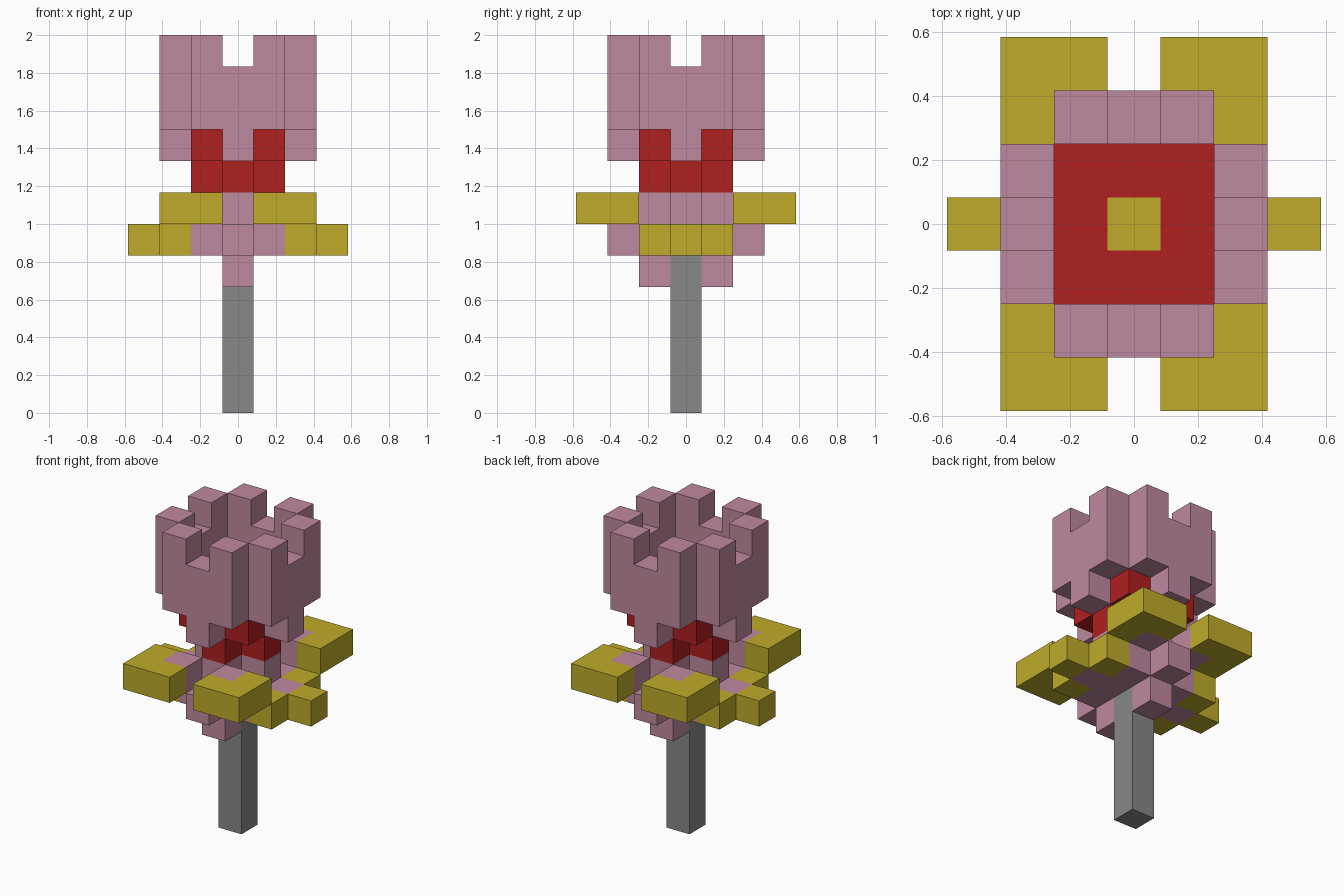
import bpy, bmesh
from mathutils import Matrix
from math import pi

U = 1 / 6  # edge of one block

cube = bpy.data.objects.get("Cube")
if cube:
    bpy.data.objects.remove(cube, do_unlink=True)


def material(name, rgb):
    m = bpy.data.materials.new(name)
    m.use_nodes = True
    m.diffuse_color = (*rgb, 1)
    m.node_tree.nodes["Principled BSDF"].inputs["Base Color"].default_value = (*rgb, 1)
    return m


pink = material("dusty pink", (0.52, 0.25, 0.35))
yellow = material("mustard yellow", (0.52, 0.41, 0.023))
red = material("deep red", (0.43, 0.014, 0.014))
grey = material("stem grey", (0.246, 0.246, 0.246))


def finish(name, bm, mat):
    bmesh.ops.recalc_face_normals(bm, faces=bm.faces)
    bmesh.ops.scale(bm, vec=(U, U, U), verts=bm.verts)
    mesh = bpy.data.meshes.new(name)
    bm.to_mesh(mesh)
    bm.free()
    mesh.materials.append(mat)
    obj = bpy.data.objects.new(name, mesh)
    bpy.context.collection.objects.link(obj)
    return obj


def blocks(name, mat, cells, layer, height=1):
    """Stack of unit blocks on the given cells, welded with inner faces removed."""
    bm = bmesh.new()
    for x, y in cells:
        place = Matrix.Translation((x, y, layer + height / 2)) @ Matrix.Diagonal((1, 1, height, 1))
        bmesh.ops.create_cube(bm, size=1, matrix=place)
    bmesh.ops.remove_doubles(bm, verts=bm.verts, dist=0.001)
    groups = {}
    for f in bm.faces:
        key = tuple(round(c * 2) for c in f.calc_center_median())
        groups.setdefault(key, []).append(f)
    inner = [f for g in groups.values() if len(g) > 1 for f in g]
    bmesh.ops.delete(bm, geom=inner, context="FACES")
    return finish(name, bm, mat)


SIDES = (("left", 1), ("right", -1))
ENDS = (("front", -1), ("back", 1))
square = [(x, y) for x in (-1, 0, 1) for y in (-1, 0, 1)]
cross = [c for c in square if 0 in c]

# Stem and the core of the flower
blocks("stem", grey, [(0, 0)], 0, 5)
blocks("flower_base", pink, square, 5)
blocks("flower_neck", pink, cross, 6)
blocks("heart_lower", red, cross, 7)
blocks("heart_ring", red, [c for c in square if c != (0, 0)], 8)
blocks("heart_centre", yellow, [(0, 0)], 8)

# Stepped sepals under the front and back
for end, e in ENDS:
    blocks(f"{end}_sepal_lower", pink, [(0, e)], 4)
    blocks(f"{end}_sepal_upper", pink, [(0, 2 * e)], 5)

# Low side petals, and larger corner petals one block higher
for side, s in SIDES:
    blocks(f"{side}_petal_root", pink, [(2 * s, 0)], 5)
    blocks(f"{side}_petal", yellow, [(2 * s, -1), (2 * s, 1), (3 * s, 0)], 5)
    for end, e in ENDS:
        blocks(f"{end}_{side}_petal_root", pink, [(s, 2 * e)], 6)
        blocks(f"{end}_{side}_petal", yellow,
               [(2 * s, 2 * e), (s, 3 * e), (2 * s, 3 * e)], 6)

# Four upright cup petals: notched at the top, with a tab at the bottom
half = [(0.5, 8), (0.5, 9), (1.5, 9), (1.5, 12), (0.5, 12), (0.5, 11)]
outline = half + [(-x, z) for x, z in reversed(half)]
for i, where in enumerate(("front", "left", "back", "right")):
    bm = bmesh.new()
    face = bm.faces.new([bm.verts.new((x, -2.5, z)) for x, z in outline])
    solid = bmesh.ops.extrude_face_region(bm, geom=[face], use_keep_orig=True)
    moved = [v for v in solid["geom"] if isinstance(v, bmesh.types.BMVert)]
    bmesh.ops.translate(bm, verts=moved, vec=(0, 1, 0))
    bmesh.ops.rotate(bm, verts=bm.verts, matrix=Matrix.Rotation(i * pi / 2, 3, "Z"))
    finish(f"{where}_cup_petal", bm, pink)
